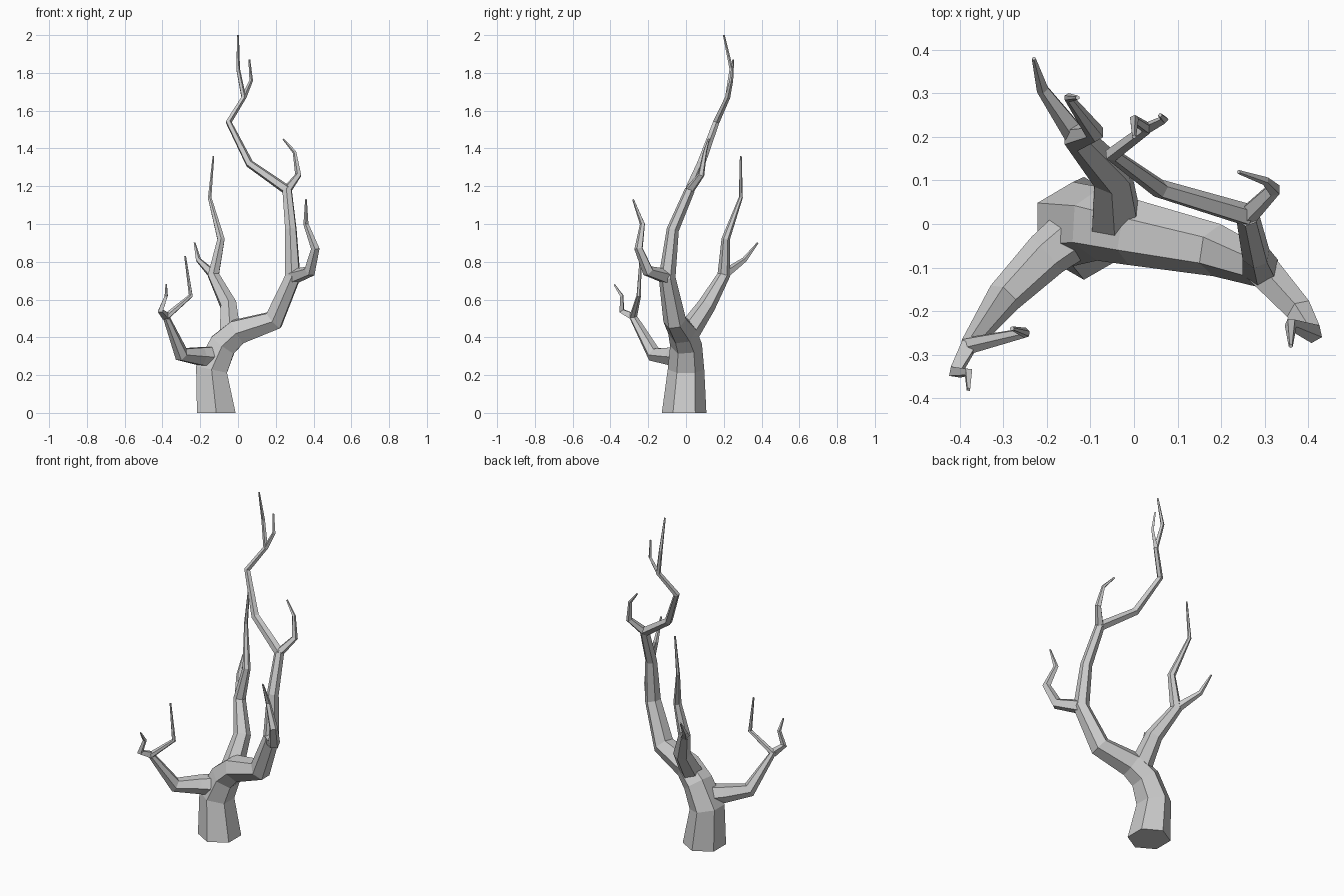
import bpy
import bmesh
from math import cos, sin, tau
from mathutils import Vector

default_cube = bpy.data.objects.get("Cube")
if default_cube:
    bpy.data.objects.remove(default_cube, do_unlink=True)

# Bark material
bark = bpy.data.materials.new("grey_bark")
bark.use_nodes = True
bark.diffuse_color = (0.6, 0.6, 0.6, 1)
shader = next(node for node in bark.node_tree.nodes if node.type == "BSDF_PRINCIPLED")
shader.inputs["Base Color"].default_value = bark.diffuse_color


def path_fractions(points):
    """Share of the whole path length reached at each point."""
    reached = [0]
    for start, end in zip(points, points[1:]):
        reached.append(reached[-1] + (end - start).length)
    return [distance / reached[-1] for distance in reached]


def path_axes(points, upright_start):
    """Direction of the path at each point, averaged at the bends."""
    steps = [(end - start).normalized() for start, end in zip(points, points[1:])]
    if upright_start:
        steps[0] = Vector((0, 0, 1))
    before = steps[:1] + steps
    after = steps + steps[-1:]
    return [(first + second).normalized() for first, second in zip(before, after)]


def add_limb(name, start, bends, thick, thin=0.005, taper=1, sides=5, upright_start=False):
    """Build a faceted tube narrowing from thick to thin; return its path."""
    points = [Vector(start)] + [Vector(bend) for bend in bends]
    fractions = path_fractions(points)
    axes = path_axes(points, upright_start)
    across = Vector((0, 1, 0))
    bm = bmesh.new()
    rings = []
    for centre, axis, fraction in zip(points, axes, fractions):
        radius = thin + (thick - thin) * (1 - fraction) ** taper
        across = (across - axis * across.dot(axis)).normalized()
        sideways = axis.cross(across)
        ring = []
        for corner in range(sides):
            angle = tau * corner / sides
            offset = across * cos(angle) + sideways * sin(angle)
            ring.append(bm.verts.new(centre + offset * radius))
        rings.append(ring)

    # Walls between neighbouring rings, then the two end caps
    for lower, upper in zip(rings, rings[1:]):
        for corner in range(sides):
            previous = corner - 1
            bm.faces.new((lower[previous], lower[corner], upper[corner], upper[previous]))
    bm.faces.new(rings[0])
    bm.faces.new(rings[-1])
    bmesh.ops.recalc_face_normals(bm, faces=bm.faces)

    mesh = bpy.data.meshes.new(name)
    bm.to_mesh(mesh)
    bm.free()
    mesh.materials.append(bark)
    bpy.context.collection.objects.link(bpy.data.objects.new(name, mesh))
    return points


# Trunk leaning over into the main limb
trunk = add_limb(
    "trunk", (-0.115, -0.01, 0),
    [(-0.14, 0, 0.23), (-0.08, 0, 0.36), (0, -0.02, 0.43), (0.19, -0.06, 0.49),
     (0.29, -0.1, 0.72), (0.28, -0.07, 0.97), (0.26, 0.02, 1.18)],
    thick=0.118, thin=0.027, taper=1.5, sides=6, upright_start=True)

# Fork at the top of the main limb
top_shoot = add_limb(
    "top_shoot", trunk[-1],
    [(0.06, 0.08, 1.32), (-0.05, 0.16, 1.54), (0.03, 0.22, 1.67),
     (0, 0.24, 1.82), (0, 0.2, 2)],
    thick=0.027, taper=0.8)
add_limb(
    "top_shoot_twig", top_shoot[3],
    [(0.07, 0.24, 1.76), (0.06, 0.25, 1.87)],
    thick=0.014, sides=4)
add_limb(
    "upper_left_twig", trunk[-1],
    [(0.32, 0.08, 1.26), (0.3, 0.1, 1.38), (0.24, 0.12, 1.45)],
    thick=0.025)

# Branch on the left of the main limb
add_limb(
    "left_branch", trunk[5],
    [(0.38, -0.2, 0.75), (0.41, -0.25, 0.87), (0.36, -0.23, 1), (0.36, -0.28, 1.13)],
    thick=0.042)

# Back branch with its twig
back_branch = add_limb(
    "back_branch", trunk[2].lerp(trunk[3], 0.5),
    [(-0.05, 0.11, 0.57), (-0.13, 0.2, 0.73), (-0.09, 0.21, 0.92),
     (-0.15, 0.29, 1.14), (-0.13, 0.29, 1.36)],
    thick=0.065, taper=1.5, sides=6)
add_limb(
    "back_branch_twig", back_branch[2],
    [(-0.21, 0.31, 0.81), (-0.23, 0.38, 0.9)],
    thick=0.028)

# Right branch reaching forward, with its twig
right_branch = add_limb(
    "right_branch", trunk[1].lerp(trunk[2], 0.5),
    [(-0.2, -0.07, 0.3), (-0.3, -0.17, 0.31), (-0.38, -0.28, 0.51),
     (-0.25, -0.25, 0.62), (-0.28, -0.24, 0.83)],
    thick=0.065, taper=1.5, sides=6)
add_limb(
    "right_branch_twig", right_branch[3],
    [(-0.41, -0.34, 0.54), (-0.38, -0.34, 0.62), (-0.38, -0.38, 0.68)],
    thick=0.024, sides=4)
